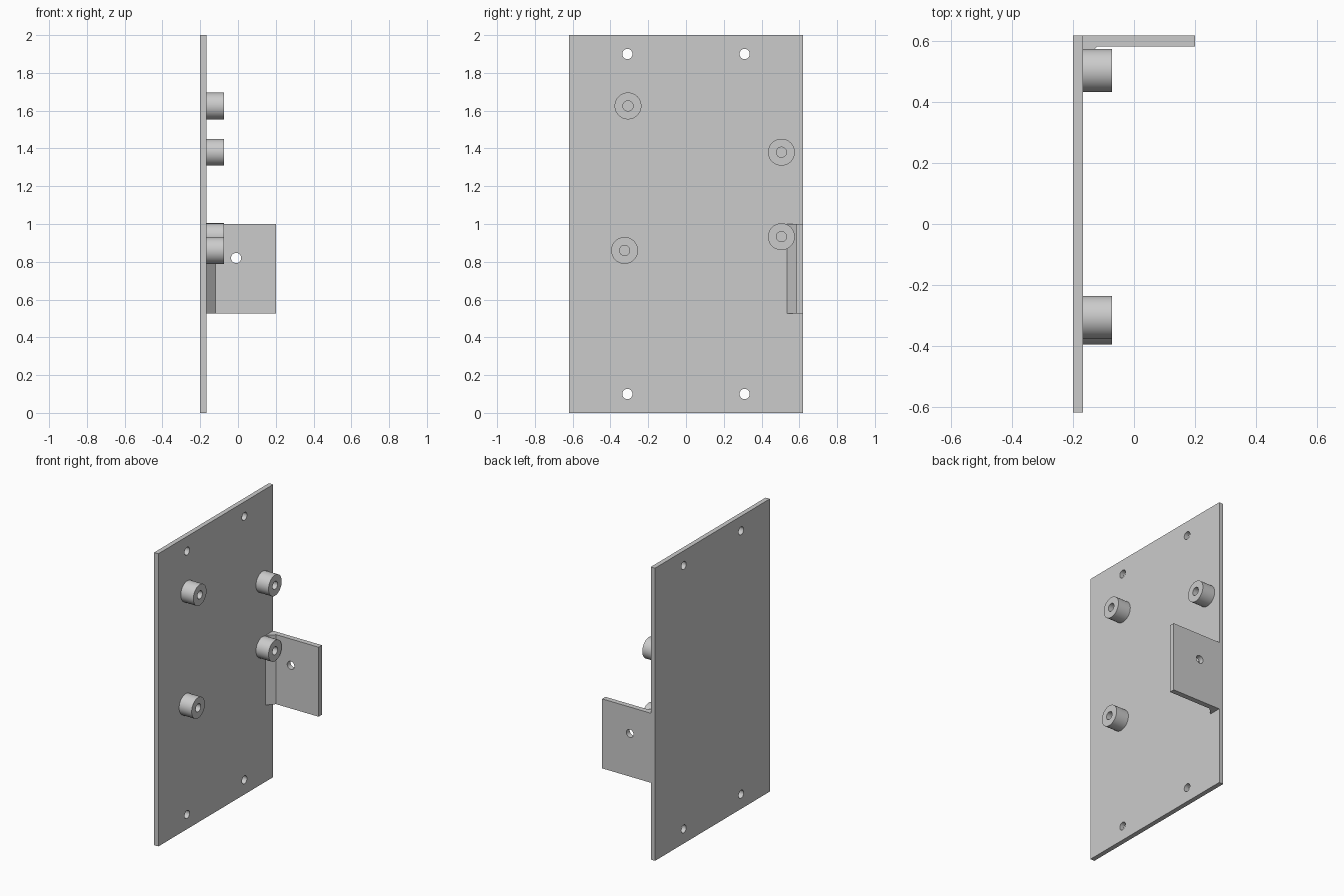
import bpy
import bmesh
from math import pi
from mathutils import Matrix, Vector

cube = bpy.data.objects.get("Cube")
if cube:
    bpy.data.objects.remove(cube, do_unlink=True)

grey = bpy.data.materials.new("light grey")
grey.use_nodes = True
colour = (0.6, 0.6, 0.6, 1)
grey.diffuse_color = colour
grey.node_tree.nodes["Principled BSDF"].inputs["Base Color"].default_value = colour

BACK, FACE, TIP = -0.2, -0.168, -0.073   # plate back, plate face, standoff end
HALF, HEIGHT = 0.62, 2.0
HOLE, BOSS = 0.027, 0.071
SIDES = 48


def finish(name, bm):
    bmesh.ops.recalc_face_normals(bm, faces=bm.faces)
    mesh = bpy.data.meshes.new(name)
    bm.to_mesh(mesh)
    bm.free()
    mesh.materials.append(grey)
    obj = bpy.data.objects.new(name, mesh)
    bpy.context.collection.objects.link(obj)
    return obj


def prism(name, outline, z0, z1):
    """Extrude an outline in x and y from z0 up to z1."""
    bm = bmesh.new()
    face = bm.faces.new([bm.verts.new((x, y, z0)) for x, y in outline])
    new = bmesh.ops.extrude_face_region(bm, geom=[face])["geom"]
    verts = [v for v in new if isinstance(v, bmesh.types.BMVert)]
    bmesh.ops.translate(bm, verts=verts, vec=(0, 0, z1 - z0))
    return finish(name, bm)


def drill(obj, centres, axis):
    """Cut round through holes along the given axis."""
    bm = bmesh.new()
    turn = Matrix.Rotation(pi / 2, 4, "Y" if axis == "X" else "X")
    for centre in centres:
        bmesh.ops.create_cone(bm, cap_ends=True, segments=SIDES, radius1=HOLE,
                              radius2=HOLE, depth=0.2,
                              matrix=Matrix.Translation(centre) @ turn)
    cutter = finish("hole_cutter", bm)
    cutter.hide_render = True
    mod = obj.modifiers.new("holes", "BOOLEAN")
    mod.operation, mod.solver, mod.object = "DIFFERENCE", "EXACT", cutter
    bpy.context.view_layer.update()
    shape = obj.evaluated_get(bpy.context.evaluated_depsgraph_get())
    mesh = bpy.data.meshes.new_from_object(shape)
    obj.modifiers.clear()
    obj.data = mesh
    bpy.data.objects.remove(cutter, do_unlink=True)


def smooth(obj):
    bpy.ops.object.select_all(action="DESELECT")
    obj.select_set(True)
    bpy.context.view_layer.objects.active = obj
    bpy.ops.object.shade_smooth_by_angle(angle=pi / 6)


# Upright plate with four mounting holes
plate = prism("plate", [(BACK, -HALF), (FACE, -HALF), (FACE, HALF), (BACK, HALF)],
              0, HEIGHT)
drill(plate, [Vector((BACK, y, z)) for y in (-0.31, 0.31) for z in (0.1, 1.9)], "X")
smooth(plate)

# Side tab, with a sloped web where it meets the plate
tab = prism("side_tab", [(FACE, 0.535), (-0.12, 0.584), (0.2, 0.584),
                         (0.2, HALF), (FACE, HALF)], 0.525, 1.0)
drill(tab, [Vector((-0.01, 0.6, 0.82))], "Y")
smooth(tab)

# Hollow standoffs: a rectangular section spun around the x axis
for place, y, z in (("upper_right", -0.307, 1.625), ("upper_left", 0.505, 1.38),
                    ("lower_left", 0.505, 0.933), ("lower_right", -0.325, 0.86)):
    bm = bmesh.new()
    ring = [bm.verts.new((x, y, z + r)) for x, r in
            ((FACE, HOLE), (TIP, HOLE), (TIP, BOSS), (FACE, BOSS))]
    edges = [bm.edges.new((ring[i], ring[i - 1])) for i in range(4)]
    bmesh.ops.spin(bm, geom=ring + edges, cent=(0, y, z), axis=(1, 0, 0),
                   angle=2 * pi, steps=SIDES, use_merge=True)
    bmesh.ops.remove_doubles(bm, verts=bm.verts, dist=0.0001)
    smooth(finish("standoff_" + place, bm))
